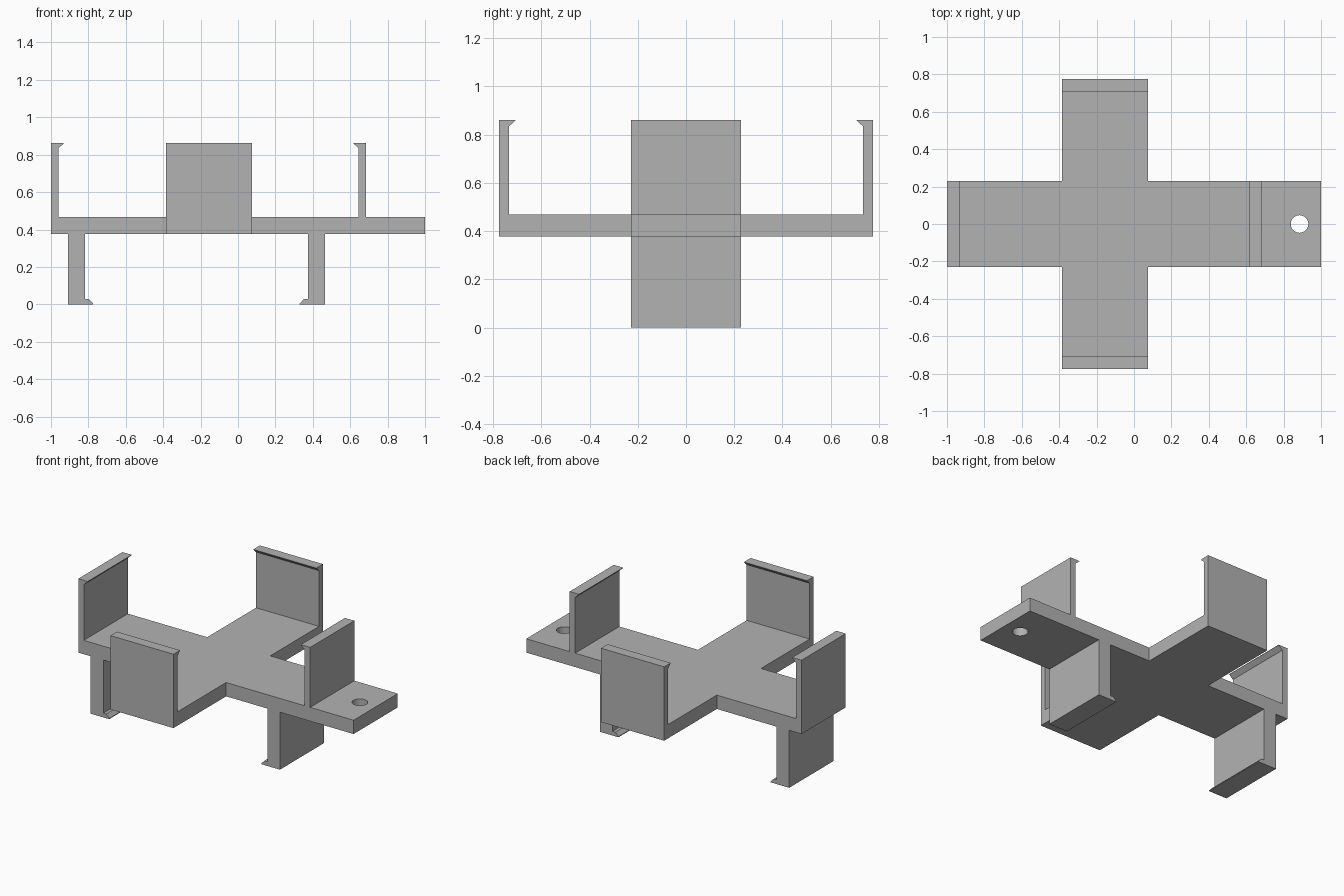
import bpy
import bmesh
from math import radians
from mathutils import Matrix, Vector

cube = bpy.data.objects.get("Cube")
if cube:
    bpy.data.objects.remove(cube, do_unlink=True)

HALF_WIDTH = 0.229            # half the width of every arm
ARM_X = -0.155                # centre line of the crossing arm
REACH = 0.775                 # half the length of the crossing arm
BOTTOM, TOP, RIM = 0.377, 0.468, 0.862

grey = bpy.data.materials.new("plain grey")
grey.use_nodes = True
grey.diffuse_color = (0.45, 0.45, 0.45, 1)
grey.node_tree.nodes["Principled BSDF"].inputs["Base Color"].default_value = grey.diffuse_color


def prism(name, outline, direction, matrix=Matrix()):
    """Extrude a flat outline of 3D points into a solid object."""
    bm = bmesh.new()
    face = bm.faces.new([bm.verts.new(p) for p in outline])
    ext = bmesh.ops.extrude_face_region(bm, geom=[face])
    moved = [g for g in ext["geom"] if isinstance(g, bmesh.types.BMVert)]
    bmesh.ops.translate(bm, verts=moved, vec=Vector(direction))
    bmesh.ops.transform(bm, matrix=matrix, verts=bm.verts)
    bmesh.ops.recalc_face_normals(bm, faces=bm.faces)
    mesh = bpy.data.meshes.new(name)
    bm.to_mesh(mesh)
    bm.free()
    mesh.materials.append(grey)
    obj = bpy.data.objects.new(name, mesh)
    bpy.context.collection.objects.link(obj)
    return obj


def hooked_wall(name, profile, x, y, angle):
    """Wall from a (inward, z) profile, outer face at x, y, turned about z."""
    place = Matrix.Translation((x, y, 0)) @ Matrix.Rotation(radians(angle), 4, "Z")
    points = [(u, -HALF_WIDTH, z) for u, z in profile]
    return prism(name, points, (0, 2 * HALF_WIDTH, 0), place)


# Cross-shaped base plate
left, right, w = ARM_X - HALF_WIDTH, ARM_X + HALF_WIDTH, HALF_WIDTH
half = [(-1, -w), (left, -w), (left, -REACH), (right, -REACH), (right, -w), (1, -w)]
cross = half + [(x, -y) for x, y in reversed(half)]
base = prism("base_plate", [(x, y, BOTTOM) for x, y in cross], (0, 0, TOP - BOTTOM))

# Round hole through the tab
bpy.ops.mesh.primitive_cylinder_add(vertices=40, radius=0.047, depth=0.4,
                                    location=(0.885, 0, BOTTOM))
cutter = bpy.context.object
cutter.name = "hole_cutter"
cutter.hide_render = True
cutter.data.materials.append(grey)
cut = base.modifiers.new("hole", "BOOLEAN")
cut.operation = "DIFFERENCE"
cut.solver = "EXACT"
cut.object = cutter
bpy.context.view_layer.objects.active = base
bpy.ops.object.modifier_apply(modifier=cut.name)
bpy.data.objects.remove(cutter, do_unlink=True)

# Upper clips with a sloped lip facing inward
clip = [(0, TOP), (0.04, TOP), (0.04, RIM - 0.028), (0.068, RIM - 0.002),
        (0.068, RIM), (0, RIM)]
hooked_wall("right_clip", clip, -1, 0, 0)
hooked_wall("left_clip", clip, 0.685, 0, 180)
hooked_wall("front_clip", clip, ARM_X, -REACH, 90)
hooked_wall("back_clip", clip, ARM_X, REACH, -90)

# Lower legs with a small toe facing inward
leg = [(0, BOTTOM), (0, 0), (0.135, 0), (0.135, 0.005), (0.113, 0.028),
       (0.092, 0.028), (0.092, BOTTOM)]
hooked_wall("right_leg", leg, -0.91, 0, 0)
hooked_wall("left_leg", leg, 0.465, 0, 180)
